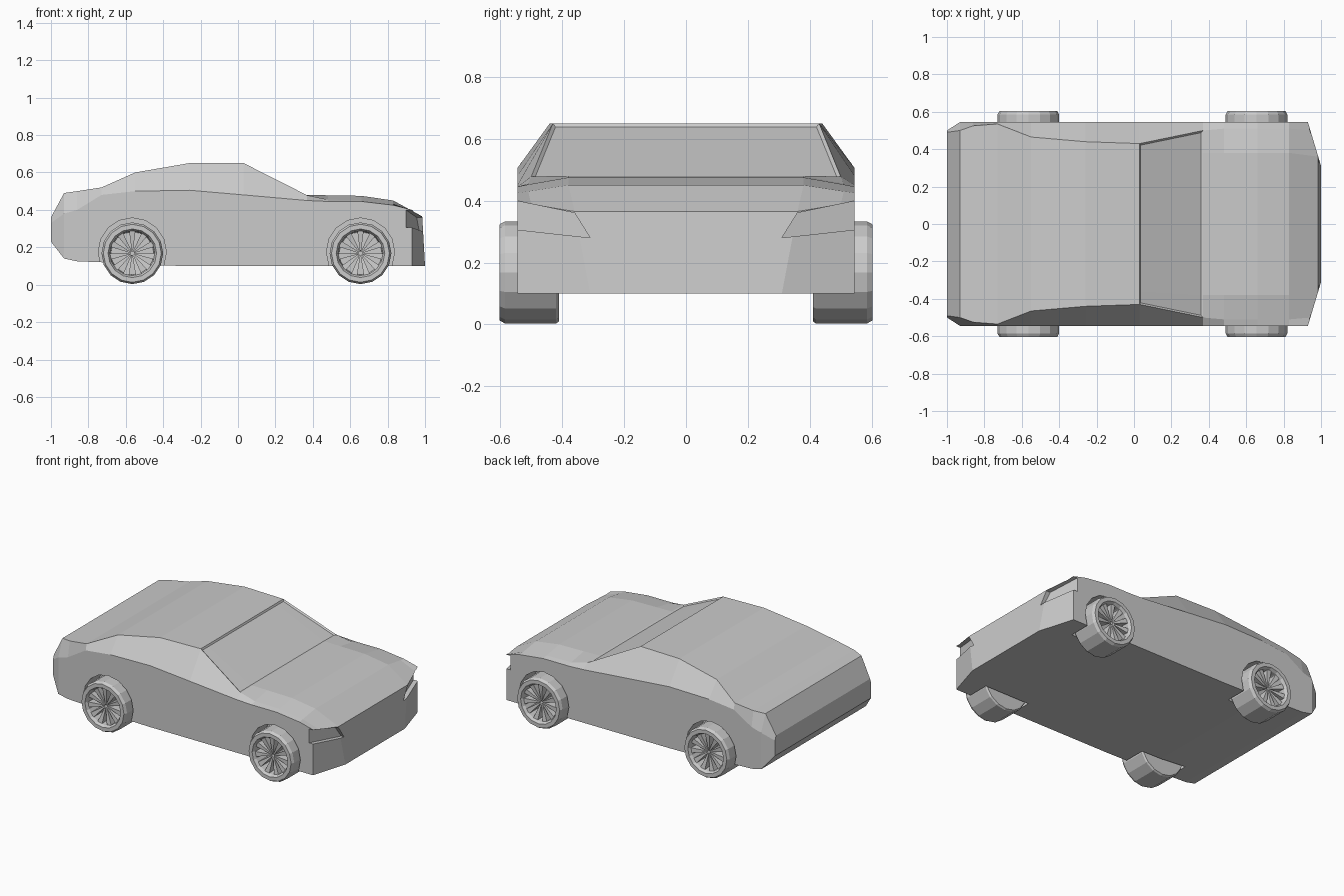
import bpy, bmesh
from math import sin, cos, pi

if "Cube" in bpy.data.objects:
    bpy.data.objects.remove(bpy.data.objects["Cube"])


def make(name, verts, faces):
    bm = bmesh.new()
    vs = [bm.verts.new(v) for v in verts]
    for f in faces:
        bm.faces.new([vs[i] for i in f])
    bmesh.ops.remove_doubles(bm, verts=bm.verts, dist=1e-5)
    bmesh.ops.recalc_face_normals(bm, faces=bm.faces)
    me = bpy.data.meshes.new(name)
    bm.to_mesh(me)
    bm.free()
    ob = bpy.data.objects.new(name, me)
    bpy.context.collection.objects.link(ob)
    return ob


def prism(name, back, front):
    n = len(back)
    sides = [(i, (i + 1) % n, n + (i + 1) % n, n + i) for i in range(n)]
    return make(name, back + front, [range(n), range(n, 2 * n)] + sides)


def cut(target, cutter):
    m = target.modifiers.new("cut", 'BOOLEAN')
    m.operation, m.solver, m.object = 'DIFFERENCE', 'EXACT', cutter
    cutter.hide_render = True
    bpy.context.view_layer.objects.active = target
    bpy.ops.object.modifier_apply(modifier=m.name)
    bpy.data.objects.remove(cutter)


# Body stations: x, side y, bottom z, mid z, belt z, top edge (y, z), inner top (y, z)
stations = [
    (-1.00, .50, .23, .27, .33, .49, .36, .36, .36),
    (-.93, .545, .14, .22, .38, .50, .49, .36, .49),
    (-.86, .545, .125, .21, .40, .525, .50, .36, .50),
    (-.73, .545, .12, .28, .48, .535, .52, .36, .52),
    (-.55, .545, .105, .30, .50, .465, .60, .36, .60),
    (-.26, .545, .10, .33, .505, .44, .65, .36, .65),
    (.03, .545, .10, .34, .48, .43, .65, .36, .65),
    (.37, .545, .10, .34, .45, .50, .478, .38, .48),
    (.48, .545, .10, .34, .445, .51, .455, .38, .478),
    (.66, .545, .10, .32, .445, .51, .452, .38, .475),
    (.83, .545, .10, .30, .425, .51, .43, .38, .45),
    (1.00, .545, .10, .28, .40, .50, .388, .36, .365),
]


def nose_x(x, y):
    return x - .3 * max(0, abs(y) - .31) if x > .9 else x


verts = []
for x, ys, zb, zm, zt, yt, ze, yi, zi in stations:
    half = [(.31, zb), (ys, zb), (ys, zm), (ys, zt), (yt, ze), (yi, zi)]
    ring = half + [(-y, z) for y, z in reversed(half)]
    verts += [(nose_x(x, y), y, z) for y, z in ring]
faces = []
for s in range(len(stations) - 1):
    a, b = s * 12, s * 12 + 12
    faces += [(a + i, a + (i + 1) % 12, b + (i + 1) % 12, b + i) for i in range(12)]
for a in (0, len(verts) - 12):
    faces += [range(a, a + 6), range(a + 6, a + 12), (a, a + 5, a + 6, a + 11)]
body = make("car_body", verts, faces)

# Slightly sunken windscreen
bm = bmesh.new()
bm.from_mesh(body.data)
glass = [f for f in bm.faces if .15 < f.calc_center_median().x < .25
         and f.normal.z > .3 and abs(f.calc_center_median().y) < .45]
bmesh.ops.inset_region(bm, faces=glass, thickness=.01, depth=-.008, use_even_offset=True)
bm.to_mesh(body.data)
bm.free()

# Headlight recesses and wheel arches
lamp = [(.60, .41), (.36, .36), (.31, .28), (.60, .312)]
axles = (-.565, .655)
for s in (-1, 1):
    back = [(nose_x(1, y) - .03, s * y, z) for y, z in lamp]
    front = [(1.1, s * y, z) for y, z in lamp]
    cut(body, prism("lamp_cutter", back, front))
    for ax in axles:
        circ = [(ax + .182 * sin(2 * pi * i / 16), .175 + .182 * cos(2 * pi * i / 16))
                for i in range(16)]
        cut(body, prism("arch_cutter", [(x, s * .40, z) for x, z in circ],
                        [(x, s * .70, z) for x, z in circ]))

# Wheels: turned tyre with dished rim, plus tapered spokes
profile = [(0, .41), (.158, .41), (.165, .42), (.165, .585), (.155, .603),
           (.13, .603), (.12, .585), (.115, .50), (0, .50)]
N, SPOKES = 16, 11


def wheel(name, ax, s):
    v, f = [], []
    for i in range(N):
        t = 2 * pi * i / N
        v += [(ax + r * sin(t), s * y, .168 + r * cos(t)) for r, y in profile]
    k = len(profile)
    for i in range(N):
        a, b = i * k, (i + 1) % N * k
        for j in range(k - 1):
            quad = [a + j, a + j + 1, b + j + 1, b + j]
            if j == 0:
                quad = [0, a + 1, b + 1]
            elif j == k - 2:
                quad = [a + j, k - 1, b + j]
            f.append(quad)
    make(name + "_tyre", v, f)
    v, f = [], []
    for i in range(SPOKES):
        t = 2 * pi * i / SPOKES
        o = len(v)
        for y0, y1 in ((.50, .50), (.57, .585)):
            for r, w, y in ((.01, -.003, y0), (.01, .003, y0), (.122, .017, y1), (.122, -.017, y1)):
                v.append((ax + r * sin(t) + w * cos(t), s * y, .168 + r * cos(t) - w * sin(t)))
        f += [[o + n for n in q] for q in ((0, 1, 2, 3), (4, 5, 6, 7), (0, 1, 5, 4),
                                           (1, 2, 6, 5), (2, 3, 7, 6), (3, 0, 4, 7))]
    make(name + "_spokes", v, f)


for s, side in ((-1, "right"), (1, "left")):
    for ax, end in zip(axles, ("rear", "front")):
        wheel(f"{end}_{side}_wheel", ax, s)
